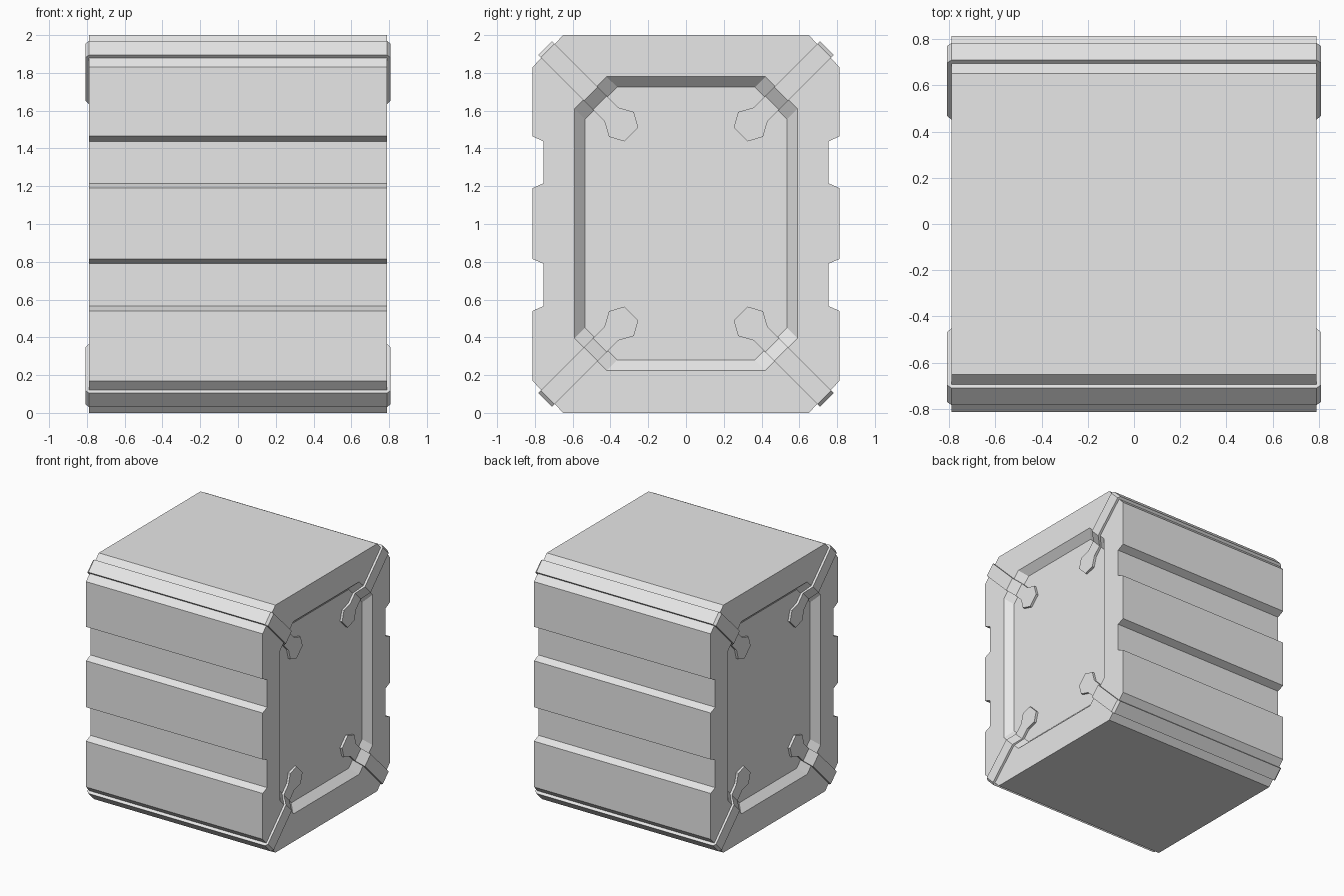
import bpy, bmesh, math

cube = bpy.data.objects.get("Cube")
if cube:
    bpy.data.objects.remove(cube, do_unlink=True)

grey = bpy.data.materials.new("light_grey")
grey.use_nodes = True
grey.diffuse_color = (0.8, 0.8, 0.8, 1)
grey.node_tree.nodes["Principled BSDF"].inputs["Base Color"].default_value = (0.8, 0.8, 0.8, 1)


def loft(name, rings):
    """Solid skinned through rings of equal point count, capped at both ends."""
    bm = bmesh.new()
    loops = [[bm.verts.new(p) for p in ring] for ring in rings]
    n = len(loops[0])
    for a, b in zip(loops, loops[1:]):
        for i in range(n):
            j = (i + 1) % n
            bm.faces.new((a[i], a[j], b[j], b[i]))
    bm.faces.new(loops[0])
    bm.faces.new(loops[-1])
    bmesh.ops.recalc_face_normals(bm, faces=bm.faces)
    mesh = bpy.data.meshes.new(name)
    bm.to_mesh(mesh)
    bm.free()
    mesh.materials.append(grey)
    obj = bpy.data.objects.new(name, mesh)
    bpy.context.collection.objects.link(obj)
    return obj


# Crate body: chamfered outline with two grooves on front and back
HALF = 0.79
back = [(0.65, 0), (0.813, 0.17), (0.813, 0.54), (0.755, 0.565), (0.755, 0.79),
        (0.813, 0.815), (0.813, 1.19), (0.755, 1.215), (0.755, 1.437),
        (0.813, 1.465), (0.813, 1.83), (0.65, 2)]
outline = back + [(-y, z) for y, z in reversed(back)]
body = loft("crate_body", [[(x, y, z) for y, z in outline] for x in (-HALF, HALF)])


# Recessed octagonal panel with sloped walls in each side
def octagon(x, grow):
    w, h, c = 0.535 + grow, 0.7225 + grow, 0.17
    quarter = [(w, h - c), (w - c, h)]
    pts = quarter + [(-y, z) for y, z in reversed(quarter)]
    pts += [(-y, -z) for y, z in pts]
    return [(x, y, z + 1.0025) for y, z in pts]


for side in (-1, 1):
    cutter = loft("panel_cutter", [octagon(side * 0.735, 0), octagon(side * 0.845, 0.11)])
    cutter.hide_render = True
    mod = body.modifiers.new("panel", "BOOLEAN")
    mod.operation = "DIFFERENCE"
    mod.solver = "EXACT"
    mod.object = cutter
    bpy.context.view_layer.objects.active = body
    bpy.ops.object.modifier_apply(modifier=mod.name)
    bpy.data.objects.remove(cutter, do_unlink=True)

# Strap stations: outer x, outer depth, inner x, inner depth, half width
stations = [(0.754, 0.646, 0.72, 0.646, 0.052),   # hexagonal end
            (0.754, 0.571, 0.72, 0.571, 0.093),
            (0.754, 0.497, 0.72, 0.497, 0.052),
            (0.754, 0.41, 0.72, 0.43, 0.052),     # foot of the panel wall
            (0.808, 0.342, 0.76, 0.37, 0.052),    # panel rim
            (0.808, 0.018, 0.76, 0.06, 0.052),    # bevelled crate corner
            (0.79, 0.0, 0.75, 0.05, 0.052)]
stations += [(-xo, uo, -xi, ui, w) for xo, uo, xi, ui, w in reversed(stations)]


def strap(name, sy, sz):
    def place(x, u, v):
        return (x, sy * (0.746 - (u + v) / math.sqrt(2)),
                1 + sz * (0.931 - (u - v) / math.sqrt(2)))
    rings = [[place(xo, uo, -w), place(xo, uo, w), place(xi, ui, w), place(xi, ui, -w)]
             for xo, uo, xi, ui, w in stations]
    return loft(name, rings)


# One strap along each long chamfered edge
for sy, depth in ((-1, "front"), (1, "back")):
    for sz, level in ((-1, "lower"), (1, "upper")):
        strap(f"{level}_{depth}_strap", sy, sz)
